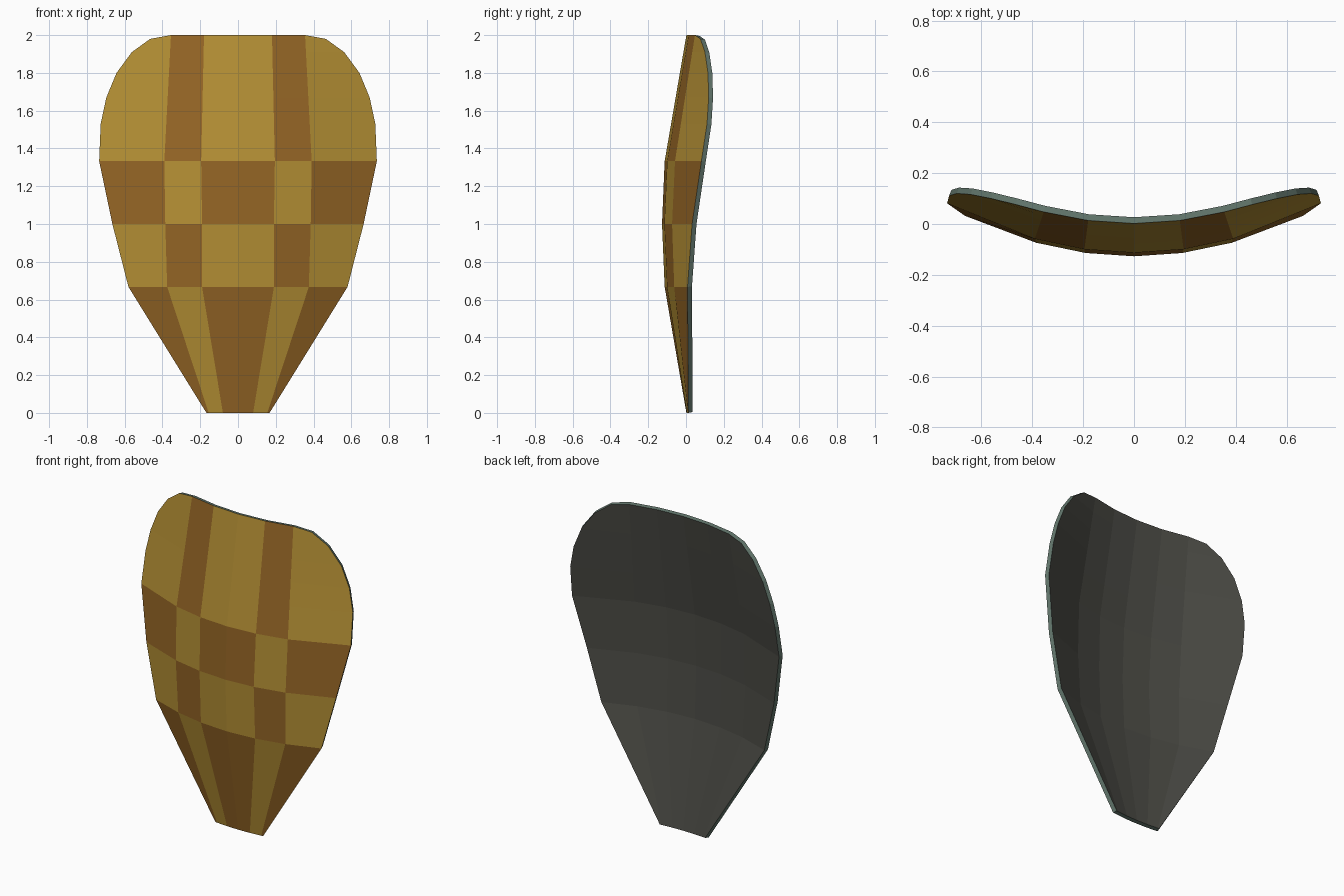
import bpy, bmesh

if "Cube" in bpy.data.objects:
    bpy.data.objects.remove(bpy.data.objects["Cube"])


def material(name, rgb):
    """Flat colour from 0-255 display values."""
    m = bpy.data.materials.new(name)
    m.diffuse_color = [((c / 255 + 0.055) / 1.055) ** 2.4 for c in rgb] + [1]
    m.use_nodes = True
    m.node_tree.nodes["Principled BSDF"].inputs["Base Color"].default_value = m.diffuse_color
    return m


BOW = 0.36  # sideways curvature: y grows with x squared

# column lines at each row: z, centre depth, inner x, outer x
ROWS = [(0.0, 0.002, 0.08, 0.155), (0.667, -0.113, 0.19, 0.375),
        (1.0, -0.127, 0.19, 0.385), (1.333, -0.113, 0.195, 0.39),
        (2.0, 0.002, 0.18, 0.355)]
# outline of the right half: x, z
EDGE = [(0.167, 0.0), (0.58, 0.667), (0.665, 1.0), (0.735, 1.333), (0.727, 1.53),
        (0.697, 1.67), (0.643, 1.80), (0.562, 1.91), (0.465, 1.98), (0.355, 2.0)]


def row_at(z):
    for a, b in zip(ROWS, ROWS[1:]):
        if z <= b[0]:
            t = (z - a[0]) / (b[0] - a[0])
            return [p + (q - p) * t for p, q in zip(a, b)]
    return list(ROWS[-1])


# curved front sheet, one line of vertices per outline point
bm = bmesh.new()
grid = []
for ex, z in EDGE:
    _, depth, c1, c2 = row_at(z)
    xs = (-ex, -c2, -c1, 0, c1, c2, ex)
    grid.append([bm.verts.new((x, depth + BOW * x * x, z)) for x in xs])

# checker pattern by row band and column
COLUMN = (0, 1, 2, 2, 1, 0)
for j in range(len(EDGE) - 1):
    for i in range(6):
        f = bm.faces.new((grid[j][i], grid[j][i + 1], grid[j + 1][i + 1], grid[j + 1][i]))
        f.material_index = (min(j, 3) + COLUMN[i] + 1) % 2
bmesh.ops.remove_doubles(bm, verts=bm.verts, dist=0.0005)
bm.normal_update()

mesh = bpy.data.meshes.new("curved_panel")
bm.to_mesh(mesh)
bm.free()
panel = bpy.data.objects.new("curved_panel", mesh)
bpy.context.collection.objects.link(panel)

# slots: two front colours, then back twice and rim twice for the solidify offsets
gold = material("gold", (180, 143, 52))
brown = material("brown", (148, 101, 37))
back = material("dark grey back", (76, 76, 70))
rim = material("grey green rim", (98, 118, 108))
for m in (gold, brown, back, back, rim, rim):
    mesh.materials.append(m)

# thickness behind the front sheet
solid = panel.modifiers.new("thickness", 'SOLIDIFY')
solid.thickness = 0.025
solid.offset = -1
solid.material_offset = 2
solid.material_offset_rim = 4
